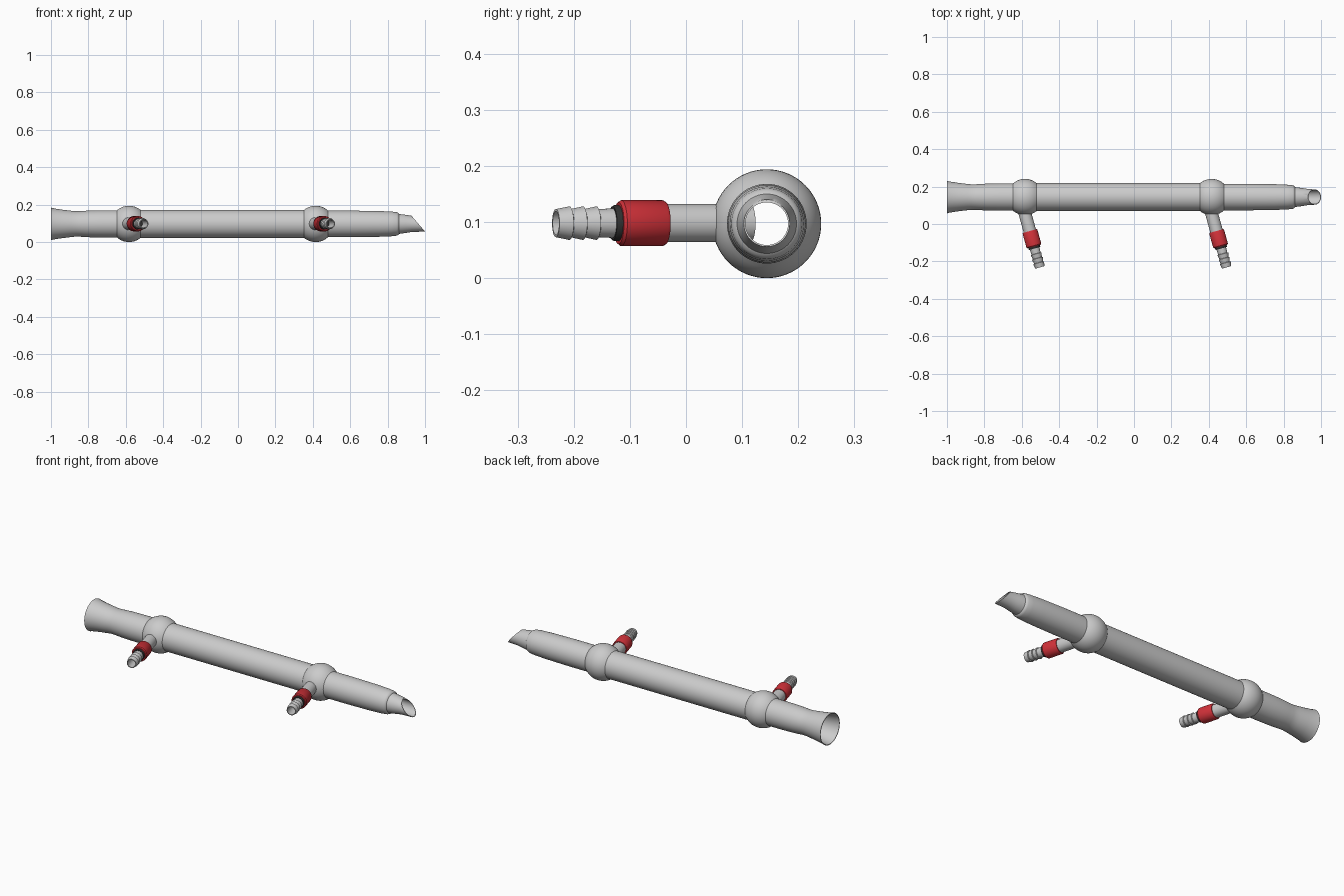
import bpy, bmesh, math
from mathutils import Vector

if "Cube" in bpy.data.objects:
    bpy.data.objects.remove(bpy.data.objects["Cube"])

CY, CZ = 0.144, 0.097          # main axis position


def lathe(name, profile, origin, direction, closed=True, n=48, color=None, tip=None):
    """Revolve (distance along axis, radius) points around an axis."""
    rot = Vector(direction).to_track_quat('Z', 'Y')
    origin = Vector(origin)
    bm = bmesh.new()
    rings = []
    for t, r in profile:
        ring = []
        for i in range(n):
            a = 2 * math.pi * i / n
            p = origin + rot @ Vector((r * math.cos(a), r * math.sin(a), t))
            if tip:
                p = tip(p)
            ring.append(bm.verts.new(p))
        rings.append(ring)
    count = len(rings) if closed else len(rings) - 1
    for k in range(count):
        a, b = rings[k], rings[(k + 1) % len(rings)]
        for i in range(n):
            j = (i + 1) % n
            bm.faces.new((a[i], a[j], b[j], b[i]))
    if not closed:
        bm.faces.new(rings[0])
        bm.faces.new(rings[-1])
    bmesh.ops.recalc_face_normals(bm, faces=bm.faces)
    mesh = bpy.data.meshes.new(name)
    bm.to_mesh(mesh)
    bm.free()
    ob = bpy.data.objects.new(name, mesh)
    bpy.context.collection.objects.link(ob)
    if color:
        mesh.materials.append(color)
    bpy.ops.object.select_all(action='DESELECT')
    ob.select_set(True)
    bpy.context.view_layer.objects.active = ob
    bpy.ops.object.shade_smooth_by_angle(angle=math.radians(35))
    return ob


def material(name, rgb):
    m = bpy.data.materials.new(name)
    m.diffuse_color = (*rgb, 1)
    m.use_nodes = True
    m.node_tree.nodes["Principled BSDF"].inputs["Base Color"].default_value = m.diffuse_color
    return m


def bulb(cx, r_left, r_right, R=0.097, steps=14):
    """Half-circle profile between two tube radii."""
    a0, a1 = math.pi - math.asin(r_left / R), math.asin(r_right / R)
    return [(cx + R * math.cos(a0 + (a1 - a0) * k / steps),
             R * math.sin(a0 + (a1 - a0) * k / steps)) for k in range(steps + 1)]


red = material("red_plastic", (0.62, 0.03, 0.04))
dark = material("dark_rubber", (0.03, 0.03, 0.03))

# Glass body: flared socket, bulb, jacket, bulb, drip end, then back along the bore
socket = [(-1.0, 0.087), (-0.985, 0.083), (-0.94, 0.076), (-0.89, 0.070), (-0.87, 0.068),
          (-0.85, 0.068), (-0.82, 0.070), (-0.78, 0.072), (-0.72, 0.073)]
drip = [(0.60, 0.071), (0.75, 0.069), (0.82, 0.066), (0.848, 0.063), (0.858, 0.059),
        (0.862, 0.053), (0.90, 0.048), (0.93, 0.043), (0.965, 0.041)]
bore = [(0.965, 0.038), (0.90, 0.038), (-0.60, 0.038), (-0.66, 0.045), (-0.71, 0.066)]
inner_socket = [(x, r - 0.004) for x, r in reversed(socket[:-1])]


def slanted_tip(p):
    # oblique cut of the drip end
    if p.x > 0.96:
        p.x = 0.965 - 0.035 * (p.z - CZ) / 0.041
    return p


lathe("glass_body",
      socket + bulb(-0.583, 0.073, 0.075) + bulb(0.415, 0.075, 0.071) + drip + bore + inner_socket,
      (0, CY, CZ), (1, 0, 0), n=64, tip=slanted_tip)

# Hose ports: side tube, threaded cap, gasket and barbed nozzle, measured from the tip inwards
ang = math.radians(15.5)
inward = (-math.sin(ang), math.cos(ang), 0)
for side, tip_x in (("left", -0.503), ("right", 0.495)):
    tip = (tip_x, -0.232, CZ + 0.001)
    lathe(side + "_port_tube", [(0.18, 0.034), (0.36, 0.034)], tip, inward, closed=False)
    lathe(side + "_cap", [(0.116, 0.030), (0.116, 0.037), (0.121, 0.041),
                          (0.197, 0.041), (0.202, 0.038), (0.202, 0.030)],
          tip, inward, closed=False, color=red)
    lathe(side + "_gasket", [(0.105, 0.024), (0.105, 0.030), (0.108, 0.032), (0.120, 0.032)],
          tip, inward, closed=False, color=dark)
    barbs = [(0.0, 0.025)]
    for t in (0.025, 0.050, 0.075):
        barbs += [(t, 0.030), (t + 0.002, 0.025)]
    lathe(side + "_barbed_nozzle",
          barbs + [(0.12, 0.027), (0.15, 0.027), (0.15, 0.021), (0.0, 0.021)], tip, inward)
